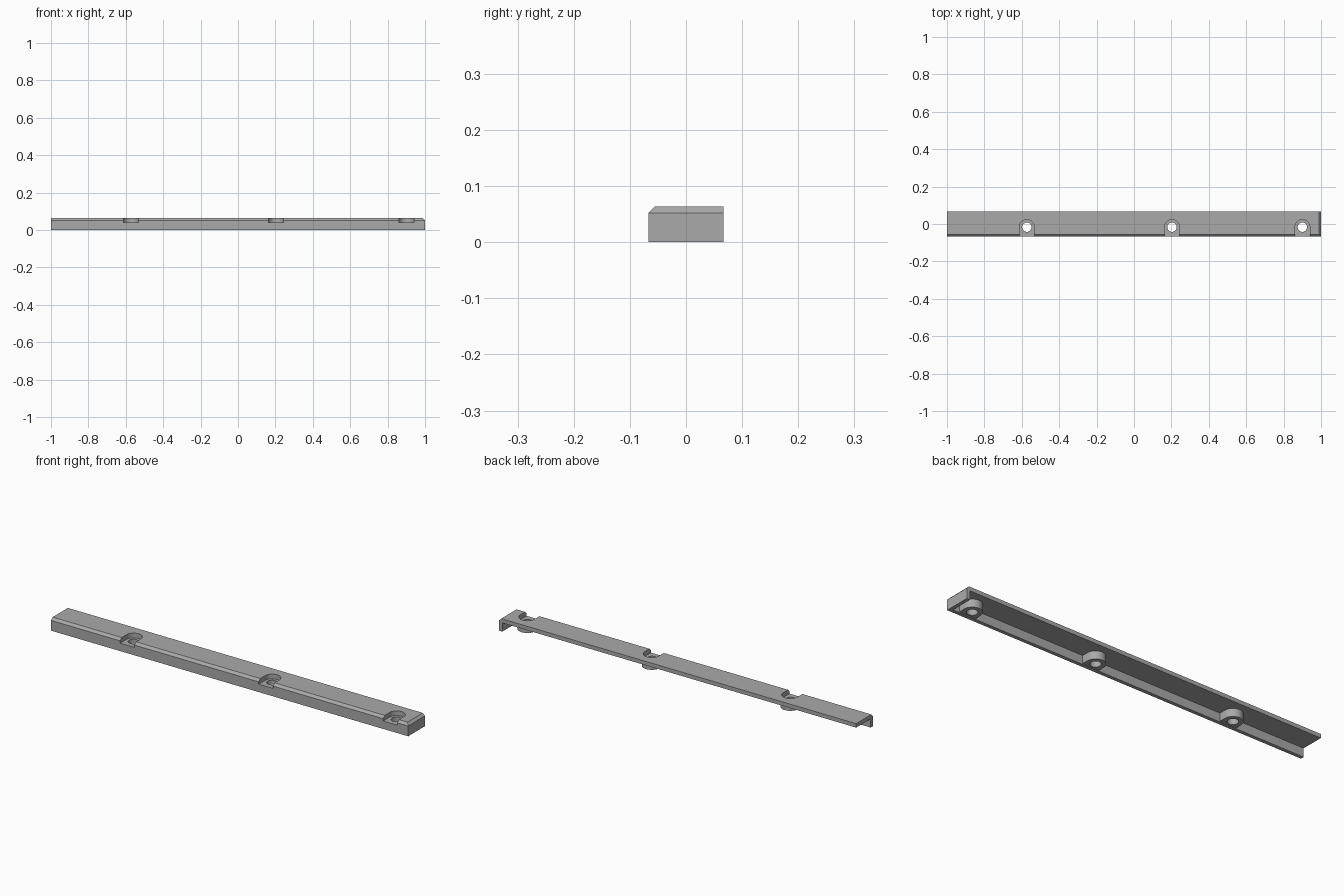
import bpy, bmesh, math

cube = bpy.data.objects.get("Cube")
if cube:
    bpy.data.objects.remove(cube, do_unlink=True)

grey = bpy.data.materials.new("plain grey")
grey.use_nodes = True
COLOUR = (0.4, 0.4, 0.4, 1)
grey.diffuse_color = COLOUR
grey.node_tree.nodes["Principled BSDF"].inputs["Base Color"].default_value = COLOUR

HALF_Y, TOP, CHAMFER = 0.067, 0.064, 0.012
WALL, PLATE, SLOT_FLOOR = 0.018, 0.02, 0.04
HOLE_X, HOLE_Y = (-0.573, 0.203, 0.9), -0.017


def prism(name, outline, z0, z1):
    """Extrude a flat outline between two heights."""
    bm = bmesh.new()
    face = bm.faces.new([bm.verts.new((x, y, z0)) for x, y in outline])
    grown = bmesh.ops.extrude_face_region(bm, geom=[face])
    for v in grown["geom"]:
        if isinstance(v, bmesh.types.BMVert):
            v.co.z = z1
    bmesh.ops.recalc_face_normals(bm, faces=bm.faces)
    mesh = bpy.data.meshes.new(name)
    bm.to_mesh(mesh)
    bm.free()
    obj = bpy.data.objects.new(name, mesh)
    bpy.context.collection.objects.link(obj)
    mesh.materials.append(grey)
    return obj


def box(x0, x1, y0, y1):
    return [(x0, y0), (x1, y0), (x1, y1), (x0, y1)]


def u_shape(x, r, front):
    """Round at the back, straight towards the front."""
    arc = [(x + r * math.cos(math.pi * i / 24), HOLE_Y + r * math.sin(math.pi * i / 24))
           for i in range(25)]
    return arc + [(x - r, front), (x + r, front)]


def circle(x, r):
    return [(x + r * math.cos(math.tau * i / 40), HOLE_Y + r * math.sin(math.tau * i / 40))
            for i in range(40)]


def combine(target, tool, operation):
    mod = target.modifiers.new(operation.lower(), "BOOLEAN")
    mod.operation, mod.object, mod.solver = operation, tool, "EXACT"
    bpy.context.view_layer.objects.active = target
    bpy.ops.object.modifier_apply(modifier=mod.name)
    bpy.data.objects.remove(tool, do_unlink=True)


# Bar with bevelled top edges at the front and the right end
bar = prism("mounting_rail", box(-1, 1, -HALF_Y, HALF_Y), 0, TOP)
bm = bmesh.new()
bm.from_mesh(bar.data)
edges = [e for e in bm.edges if all(v.co.z > TOP - 0.001 for v in e.verts)
         and (all(v.co.y < 0 for v in e.verts) or all(v.co.x > 0 for v in e.verts))]
bmesh.ops.bevel(bm, geom=edges, offset=CHAMFER, segments=1, affect="EDGES")
bm.to_mesh(bar.data)
bm.free()

# Hollow underside, open at the back and the left end
combine(bar, prism("hollow", box(-1.1, 1 - WALL, WALL - HALF_Y, 0.2), -0.1, TOP - PLATE),
        "DIFFERENCE")

# Screw bosses, slots and through holes
for x in HOLE_X:
    combine(bar, prism("boss", u_shape(x, 0.046, -HALF_Y + 0.005), 0.004, TOP - 0.01), "UNION")
for x in HOLE_X:
    combine(bar, prism("slot", u_shape(x, 0.04, -0.2), SLOT_FLOOR, 0.2), "DIFFERENCE")
    combine(bar, prism("hole", circle(x, 0.025), -0.1, 0.2), "DIFFERENCE")

# Smooth curved walls, sharp edges elsewhere
bpy.ops.object.select_all(action="DESELECT")
bar.select_set(True)
bpy.context.view_layer.objects.active = bar
bpy.ops.object.shade_smooth_by_angle(angle=math.radians(30))
